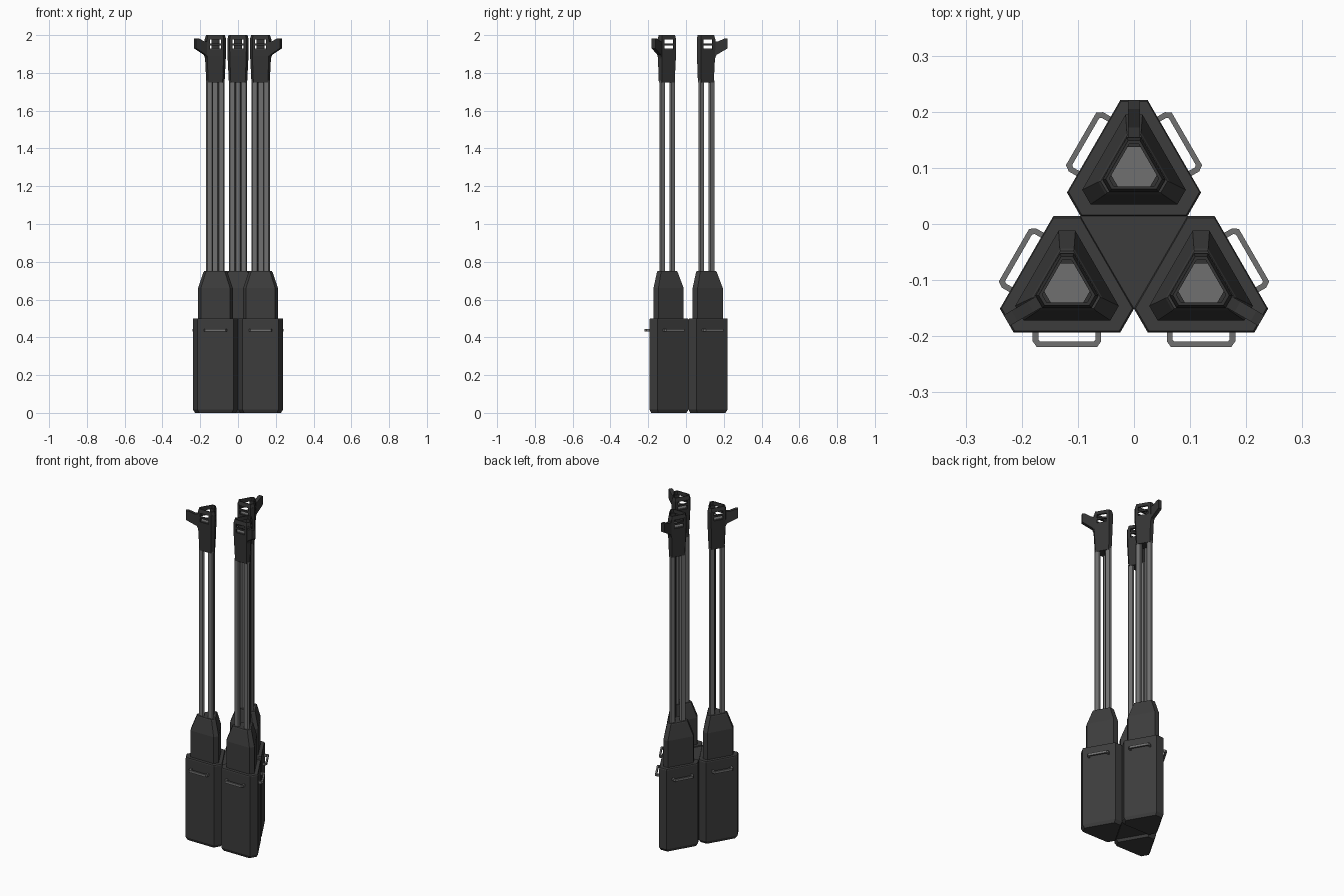
import bpy, bmesh, math
from mathutils import Matrix, Vector

if "Cube" in bpy.data.objects:
    bpy.data.objects.remove(bpy.data.objects["Cube"])


def material(name, v):
    m = bpy.data.materials.new(name)
    m.diffuse_color = (v, v, v, 1)
    m.use_nodes = True
    m.node_tree.nodes["Principled BSDF"].inputs["Base Color"].default_value = m.diffuse_color
    return m


DARK = material("charcoal casing", 0.045)
HEAD = material("dark head", 0.034)
GREY = material("grey metal", 0.16)
T30 = math.tan(math.radians(30))


def tri(r, d, cx=0, cy=0):
    """Triangle with cut corners: inradius r, corner distance d, one corner on +y."""
    c = (2 * r - d) * T30
    pts = []
    for k in range(3):
        a = math.radians(90 + 120 * k)
        for s in (-c, c):
            pts.append((cx + d * math.cos(a) - s * math.sin(a),
                        cy + d * math.sin(a) + s * math.cos(a)))
    return pts


def build(name, bm, mat, xf):
    bmesh.ops.transform(bm, matrix=xf, verts=bm.verts)
    bmesh.ops.recalc_face_normals(bm, faces=bm.faces)
    me = bpy.data.meshes.new(name)
    bm.to_mesh(me)
    bm.free()
    me.materials.append(mat)
    ob = bpy.data.objects.new(name, me)
    bpy.context.collection.objects.link(ob)
    return ob


def loft(name, sections, mat, xf=Matrix(), bm=None):
    """Skin a list of (points, z) sections and cap both ends."""
    bm = bm or bmesh.new()
    rings = [[bm.verts.new((x, y, z)) for x, y in pts] for pts, z in sections]
    n = len(rings[0])
    for a, b in zip(rings, rings[1:]):
        for i in range(n):
            j = (i + 1) % n
            bm.faces.new((a[i], a[j], b[j], b[i]))
    bm.faces.new(rings[0][::-1])
    bm.faces.new(rings[-1])
    return build(name, bm, mat, xf)


def band(name, outer, inner, mat, xf):
    """Closed hollow band: (points, z) loops, outer pair then inner pair."""
    bm = bmesh.new()
    loops = [outer[0], outer[1], inner[1], inner[0]]
    rings = [[bm.verts.new((x, y, z)) for x, y in pts] for pts, z in loops]
    n = len(rings[0])
    for k in range(4):
        a, b = rings[k], rings[(k + 1) % 4]
        for i in range(n):
            j = (i + 1) % n
            bm.faces.new((a[i], a[j], b[j], b[i]))
    return build(name, bm, mat, xf)


def unit(xf, tag):
    """One launcher-like column; its outward side is local +y."""
    # casing
    loft("lower_casing_" + tag, [(tri(.075, .112), 0), (tri(.083, .124), .018),
                                 (tri(.083, .124), .494), (tri(.081, .121), .5)], DARK, xf)
    loft("upper_casing_" + tag, [(tri(.062, .098), .49), (tri(.062, .098), .66),
                                 (tri(.044, .066), .745), (tri(.041, .062), .75)], DARK, xf)
    # three rods
    for k in range(3):
        a = math.radians(90 + 120 * k)
        rod = tri(.0135, .017)
        spin = xf @ Matrix.Rotation(a - math.pi / 2, 4, 'Z') @ Matrix.Translation((0, .036, 0))
        loft(f"rod_{tag}_{k}", [(rod, .74), (rod, 1.76)], GREY, spin)
    # head: tapered body, grey core plate, slotted frame
    loft("head_body_" + tag, [(tri(.034, .05), 1.75), (tri(.039, .057), 1.89),
                              (tri(.040, .058), 1.925)], HEAD, xf)
    loft("core_plate_" + tag, [(tri(.030, .047), 1.92), (tri(.030, .047), 1.928)], GREY, xf)
    band("slot_bar_" + tag, ((tri(.040, .058), 1.946), (tri(.040, .058), 1.956)),
         ((tri(.030, .046), 1.946), (tri(.030, .046), 1.956)), HEAD, xf)
    band("head_rim_" + tag, ((tri(.040, .058), 1.977), (tri(.035, .052), 2.0)),
         ((tri(.030, .046), 1.977), (tri(.030, .046), 2.0)), HEAD, xf)
    for k in range(3):
        spin = xf @ Matrix.Rotation(math.radians(120 * k), 4, 'Z')
        post = [(-.0127, .058), (-.0205, .0445), (-.012, .040), (.012, .040),
                (.0205, .0445), (.0127, .058)]
        loft(f"head_post_{tag}_{k}", [(post, 1.92), (post, 1.98)], HEAD, spin)
    # outward fin: side profile (y, z) extruded across x
    prof = [(.050, 1.86), (.064, 1.895), (.124, 1.93), (.124, 1.983), (.108, 1.983),
            (.075, 1.967), (.050, 1.967)]
    side = xf @ Matrix(((0, 0, 1, 0), (1, 0, 0, 0), (0, 1, 0, 0), (0, 0, 0, 1)))
    loft("fin_" + tag, [(prof, -.011), (prof, .011)], HEAD, side)
    # handles on the two outward-facing sides
    for k, ang in enumerate((-60, 60)):
        u = [(-.061, .080), (-.061, .099), (-.054, .109), (.054, .109), (.061, .099), (.061, .080),
             (.051, .080), (.051, .096), (.048, .0995), (-.048, .0995), (-.051, .096), (-.051, .080)]
        spin = xf @ Matrix.Rotation(math.radians(ang), 4, 'Z')
        loft(f"handle_{tag}_{k}", [(u, .43), (u, .444)], GREY, spin)


# three columns around the shared centre
centre = Matrix.Translation((0, -.041, 0))
for i, tag in enumerate(("back", "left", "right")):
    unit(centre @ Matrix.Rotation(math.radians(120 * i), 4, 'Z')
         @ Matrix.Translation((0, .138, 0)), tag)

# triangular filler between the columns
core = [(-.096, .014), (0, -.151), (.096, .014)]
loft("centre_filler", [(core, .015), (core, .495)], DARK)
